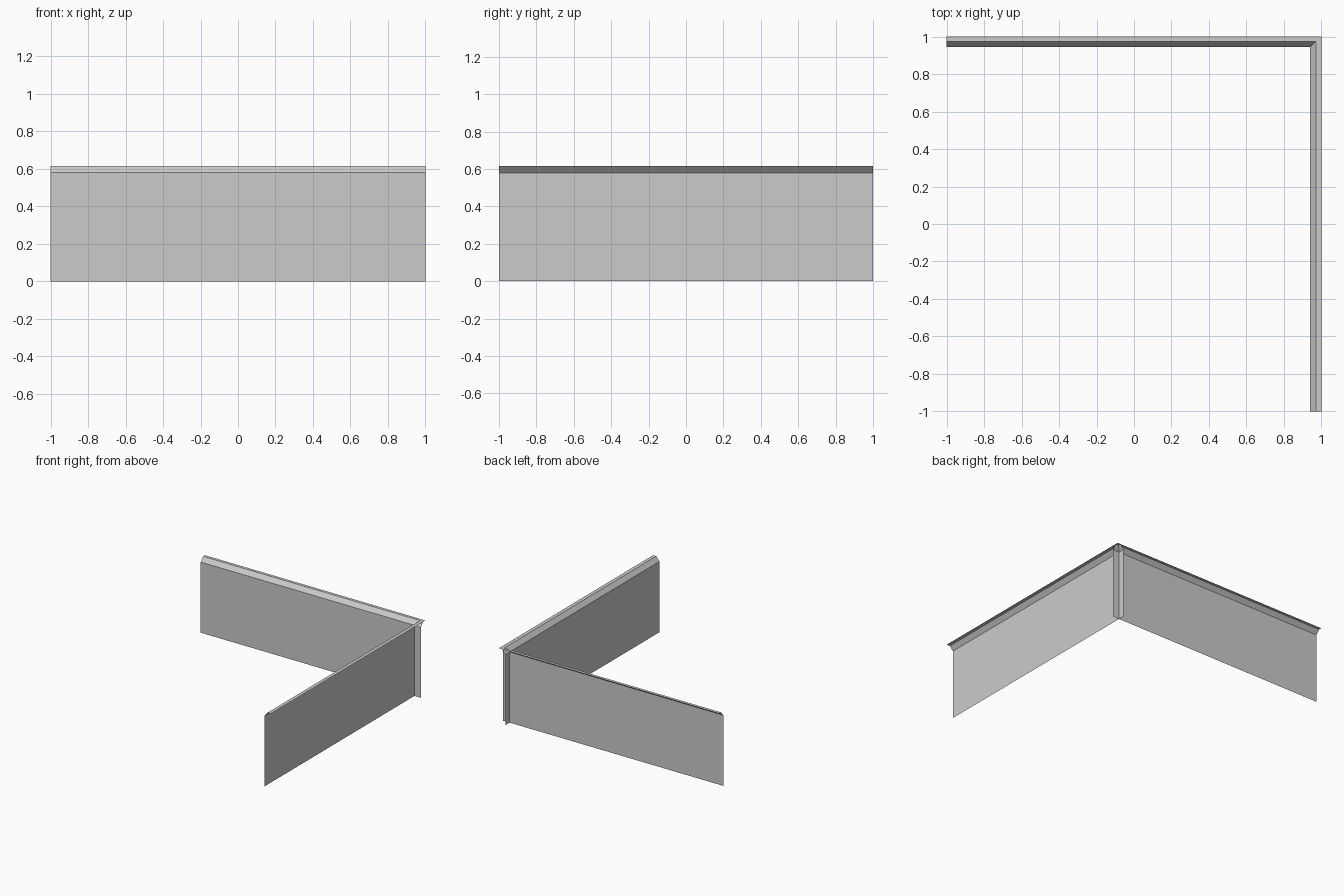
import bpy
import bmesh
from mathutils import Vector

cube = bpy.data.objects.get("Cube")
if cube:
    bpy.data.objects.remove(cube, do_unlink=True)

grey = bpy.data.materials.new("light grey")
grey.use_nodes = True
grey.diffuse_color = (0.6, 0.6, 0.6, 1)
grey.node_tree.nodes["Principled BSDF"].inputs["Base Color"].default_value = (0.6, 0.6, 0.6, 1)

WALL_TOP, RAIL_TOP, HALF = 0.58, 0.615, 1.0


def sheet(name, profile, place):
    """Sweep an open (depth, height) profile along the full length of a side."""
    bm = bmesh.new()
    rows = [[bm.verts.new(place(end, depth, z)) for depth, z in profile]
            for end in (-HALF, HALF)]
    for i in range(len(profile) - 1):
        bm.faces.new((rows[0][i], rows[1][i], rows[1][i + 1], rows[0][i + 1]))
    # Turn the faces towards the inside of the corner and upwards
    for face in bm.faces:
        face.normal_update()
        if face.normal.dot(place(0, -1, 1)) < 0:
            face.normal_flip()
    mesh = bpy.data.meshes.new(name)
    bm.to_mesh(mesh)
    bm.free()
    mesh.materials.append(grey)
    obj = bpy.data.objects.new(name, mesh)
    bpy.context.collection.objects.link(obj)


def along_x(s, depth, z):
    return Vector((s, depth, z))


def along_y(s, depth, z):
    return Vector((depth, s, z))


# Two thin walls crossing near the corner, each with a folded top rail
for side, place, inner, fold in (("back", along_x, 0.945, 0.975),
                                 ("left", along_y, 0.94, 0.97)):
    sheet(side + "_wall", [(inner, 0), (inner, WALL_TOP)], place)
    sheet(side + "_rail",
          [(inner, WALL_TOP), (fold, RAIL_TOP), (HALF, RAIL_TOP)], place)
